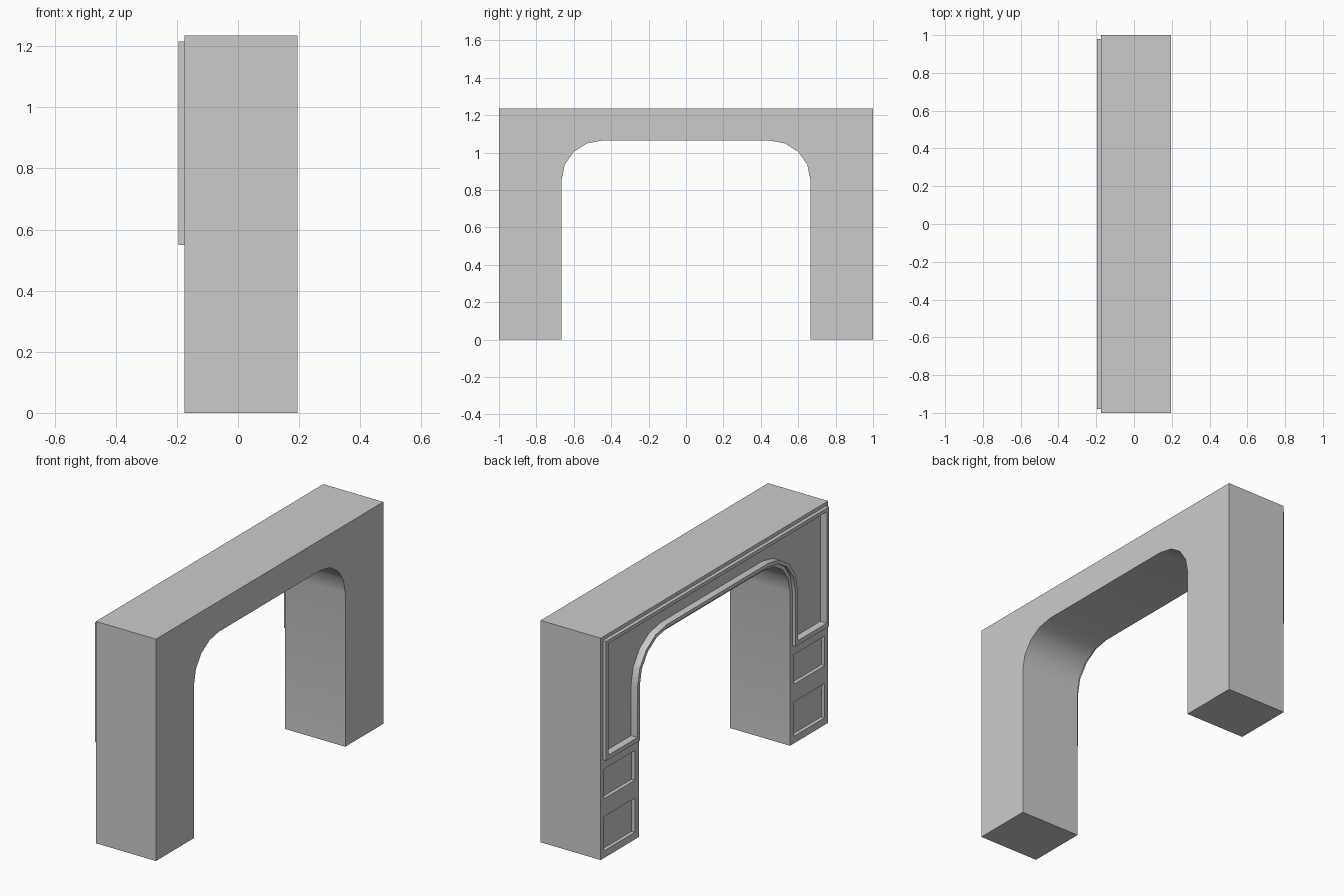
import bpy, bmesh
from math import sin, cos, pi

if "Cube" in bpy.data.objects:
    bpy.data.objects.remove(bpy.data.objects["Cube"])

FACE = -0.175      # decorated face
BACK = 0.195
PROUD = -0.195     # front of the raised trim
FLOOR = -0.155     # bottom of the recesses


def arch_outline(d, bottom):
    """Portal outline in (y, z), inset by d, with its legs ending at height bottom."""
    curve = [(0.445 + (0.22 + d) * cos(i * pi / 8), 0.855 + (0.21 + d) * sin(i * pi / 8))
             for i in range(5)]
    half = [(1 - d, 1.235 - d), (1 - d, bottom), (0.665 + d, bottom)] + curve
    return half + [(-y, z) for y, z in reversed(half)]


def add_prism(bm, outline, x0, x1):
    verts = [bm.verts.new((x0, y, z)) for y, z in outline]
    face = bm.faces.new(verts)
    new = bmesh.ops.extrude_face_region(bm, geom=[face])["geom"]
    bmesh.ops.translate(bm, verts=[v for v in new if isinstance(v, bmesh.types.BMVert)],
                        vec=(x1 - x0, 0, 0))


def make_object(name, prisms):
    bm = bmesh.new()
    for outline, x0, x1 in prisms:
        add_prism(bm, outline, x0, x1)
    bmesh.ops.recalc_face_normals(bm, faces=bm.faces)
    mesh = bpy.data.meshes.new(name)
    bm.to_mesh(mesh)
    bm.free()
    ob = bpy.data.objects.new(name, mesh)
    bpy.context.collection.objects.link(ob)
    return ob


# Solid portal and raised trim
body = make_object("arch_body", [(arch_outline(0, 0), FACE, BACK)])
trim = make_object("arch_trim", [(arch_outline(0.02, 0.55), PROUD, FACE)])

# Recesses: one large arch-shaped panel and two small panels per leg
recesses = [(arch_outline(0.04, 0.575), -0.3, FLOOR)]
for side in (-1, 1):
    for z0, z1 in ((0.04, 0.23), (0.33, 0.495)):
        rect = [(side * y, z) for y, z in ((0.7, z0), (0.97, z0), (0.97, z1), (0.7, z1))]
        recesses.append((rect, -0.3, FLOOR))
cutter = make_object("panel_cutter", recesses)
cutter.hide_render = True

# Cut the panels, then shade the curved arch smooth
for ob in (body, trim):
    mod = ob.modifiers.new("panels", "BOOLEAN")
    mod.operation = "DIFFERENCE"
    mod.solver = "EXACT"
    mod.object = cutter
    bpy.ops.object.select_all(action="DESELECT")
    bpy.context.view_layer.objects.active = ob
    ob.select_set(True)
    bpy.ops.object.modifier_apply(modifier=mod.name)
    bpy.ops.object.shade_smooth_by_angle(angle=pi / 6)

bpy.data.objects.remove(cutter)
